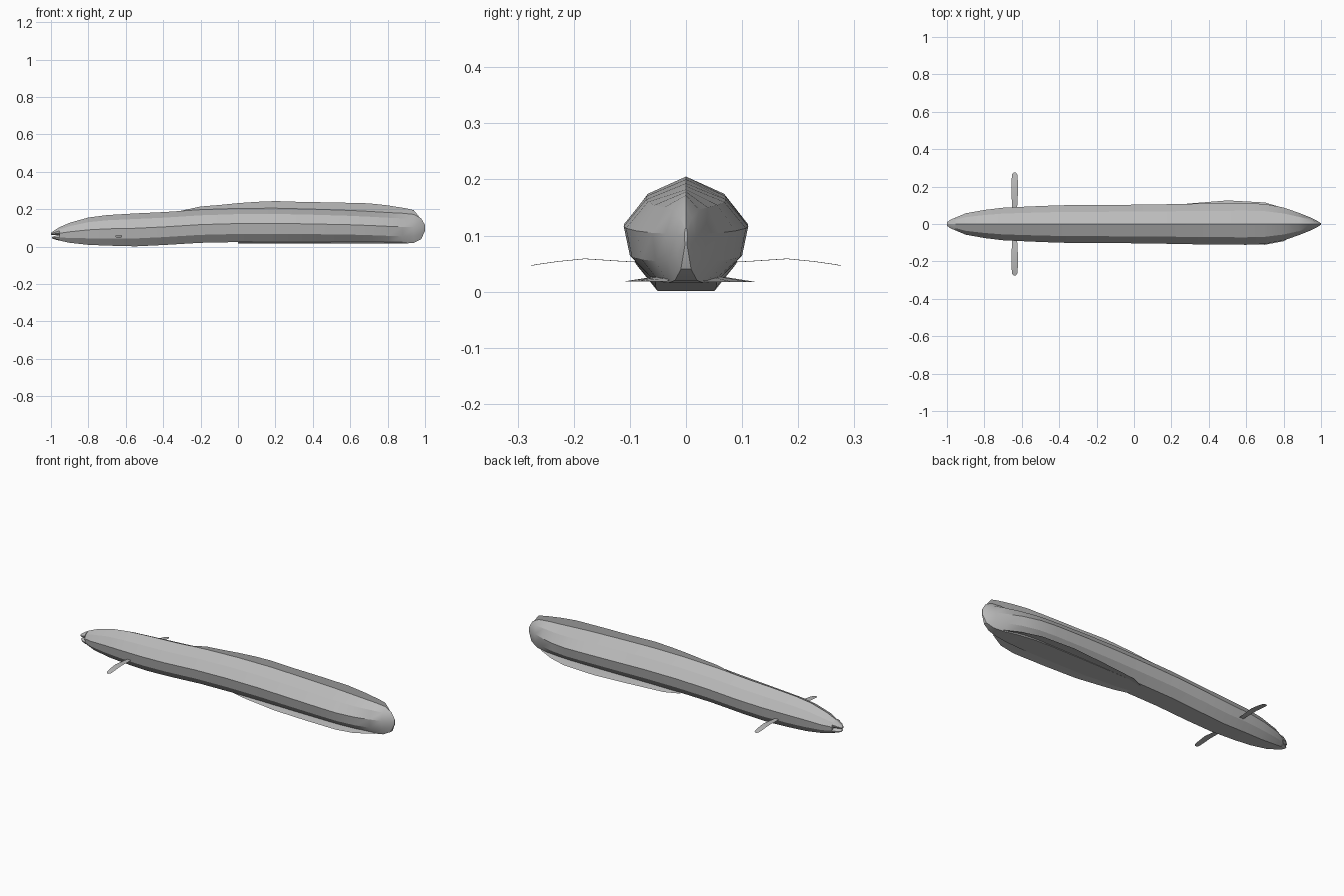
import bpy, bmesh, math

grey = bpy.data.materials.new("plain grey")
grey.diffuse_color = (0.5, 0.5, 0.5, 1)


def make(name, verts, faces, angle=24):
    me = bpy.data.meshes.new(name)
    me.from_pydata(verts, [], faces)
    bm = bmesh.new()
    bm.from_mesh(me)
    bmesh.ops.remove_doubles(bm, verts=bm.verts, dist=1e-5)
    bmesh.ops.recalc_face_normals(bm, faces=bm.faces)
    bm.to_mesh(me)
    bm.free()
    me.materials.append(grey)
    ob = bpy.data.objects.new(name, me)
    bpy.context.collection.objects.link(ob)
    bpy.ops.object.select_all(action='DESELECT')
    ob.select_set(True)
    bpy.context.view_layer.objects.active = ob
    bpy.ops.object.shade_smooth_by_angle(angle=math.radians(angle))
    return ob


# Nine-sided cross-section: ridge on top, flat belly (width factor, height factor)
HALF = [(0.64, 0.83), (1, 0.55), (0.9, 0.24), (0.54, 0)]
SECTION = [(0, 1)] + HALF + [(-w, h) for w, h in reversed(HALF)]


def loft(name, rings):
    """rings: (x, half width, bottom z, top z)"""
    n = len(SECTION)
    verts = [(x, w * a, b + (t - b) * h) for x, w, b, t in rings for a, h in SECTION]
    faces = [(r * n + i, r * n + (i + 1) % n, (r + 1) * n + (i + 1) % n, (r + 1) * n + i)
             for r in range(len(rings) - 1) for i in range(n)]
    faces += [tuple(range(n)), tuple(range(len(verts) - n, len(verts)))]
    return make(name, verts, faces)


def strip(name, rows):
    """open sheet through rows of points"""
    n = len(rows[0])
    verts = [p for row in rows for p in row]
    faces = [(r * n + i, r * n + i + 1, (r + 1) * n + i + 1, (r + 1) * n + i)
             for r in range(len(rows) - 1) for i in range(n - 1)]
    return make(name, verts, faces)


# Long body, flattened sideways at the tail
loft("body", [
    (-0.955, 0.034, 0.032, 0.103), (-0.9, 0.057, 0.02, 0.127), (-0.8, 0.075, 0.009, 0.155),
    (-0.7, 0.087, 0.005, 0.168), (-0.55, 0.094, 0.001, 0.177), (-0.4, 0.1, 0.008, 0.184),
    (-0.2, 0.102, 0.02, 0.197), (0, 0.103, 0.024, 0.204), (0.2, 0.106, 0.025, 0.205),
    (0.4, 0.11, 0.024, 0.2), (0.6, 0.111, 0.023, 0.193), (0.7, 0.107, 0.021, 0.188),
    (0.8, 0.088, 0.018, 0.182), (0.88, 0.06, 0.015, 0.178), (0.94, 0.036, 0.02, 0.172),
    (0.98, 0.017, 0.04, 0.15), (1.0, 0.003, 0.085, 0.115)])

# Slightly open mouth
loft("upper_jaw", [(-0.955, 0.034, 0.062, 0.103), (-0.98, 0.024, 0.062, 0.088),
                   (-1.0, 0.009, 0.062, 0.073)])
loft("lower_jaw", [(-0.955, 0.034, 0.032, 0.064), (-0.98, 0.022, 0.038, 0.056),
                   (-0.995, 0.01, 0.044, 0.051)])

# Thin upright fin along the back and round the tail
BACK = [(-0.32, 0.188), (-0.2, 0.214), (-0.1, 0.222), (0, 0.232), (0.1, 0.239), (0.2, 0.243),
        (0.35, 0.238), (0.5, 0.236), (0.7, 0.231), (0.8, 0.22), (0.9, 0.204), (0.94, 0.194),
        (0.98, 0.145), (1.0, 0.1)]
strip("dorsal_fin", [[(x, 0, 0.11), (x, 0, z)] for x, z in BACK])

# Thin belly fin lying flat on both sides (x, -y edge, +y edge)
BELLY = [(0.0, 0.045, 0.055), (0.08, 0.066, 0.088), (0.3, 0.1, 0.11), (0.5, 0.108, 0.126),
         (0.7, 0.111, 0.115), (0.8, 0.092, 0.085), (0.9, 0.035, 0.035)]
strip("belly_fin", [[(x, -l, 0.018), (x, -l * 0.55, 0.026), (x, 0, 0.028),
                     (x, r * 0.55, 0.026), (x, r, 0.017)] for x, l, r in BELLY])

# Pair of narrow drooping side fins (y, half width, z)
FIN = [(0.07, 0.012, 0.052), (0.12, 0.015, 0.055), (0.18, 0.018, 0.059), (0.23, 0.017, 0.054),
       (0.265, 0.014, 0.049), (0.275, 0.006, 0.047)]
for side, label in ((-1, "right"), (1, "left")):
    strip(label + "_side_fin", [[(-0.638 - w, side * y, z - 0.001), (-0.638, side * y, z),
                                 (-0.638 + w, side * y, z - 0.001)] for y, w, z in FIN])
